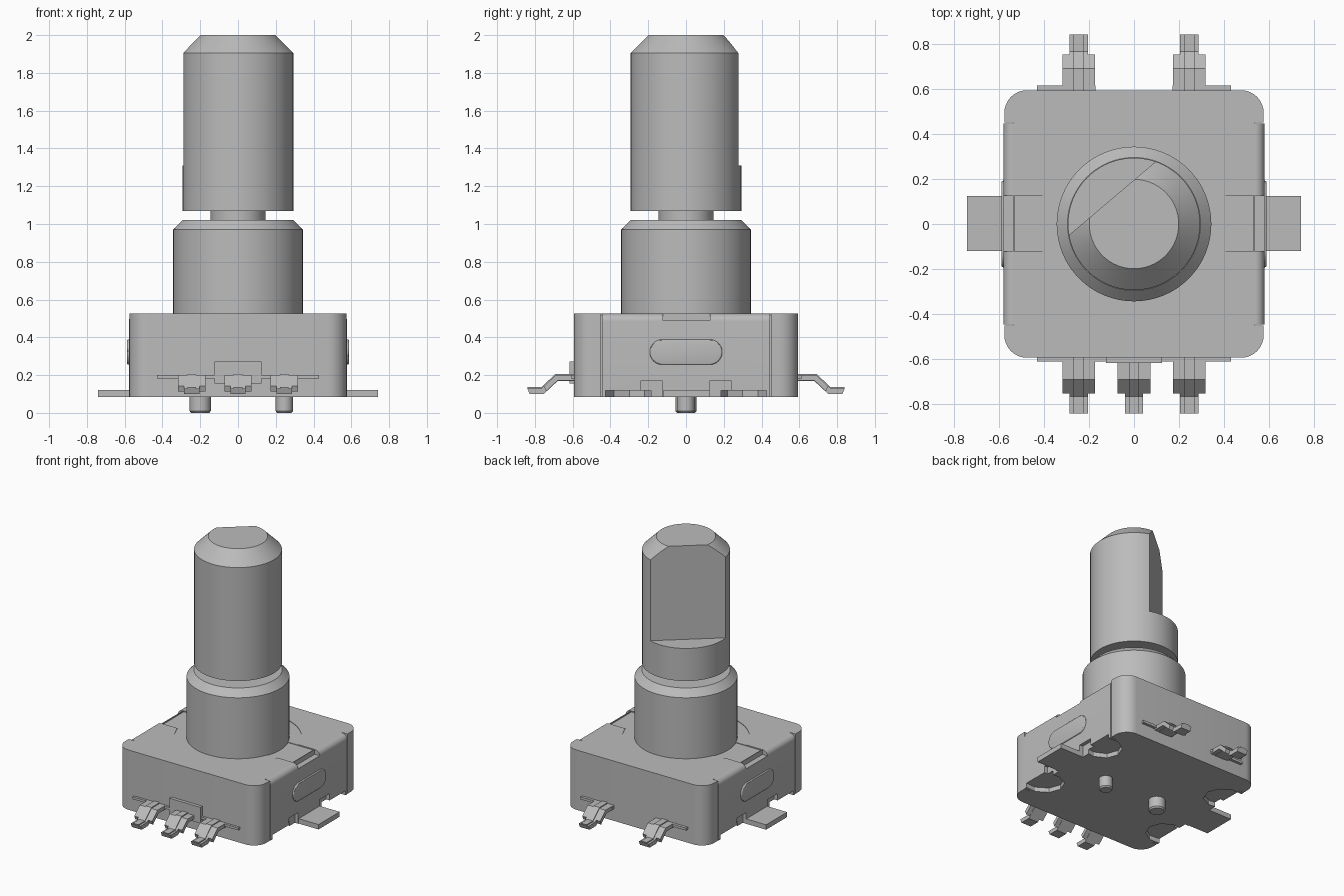
import bpy, bmesh, math
from mathutils import Vector

old = bpy.data.objects.get("Cube")
if old:
    bpy.data.objects.remove(old, do_unlink=True)

GREY = (0.5, 0.5, 0.5, 1)
metal = bpy.data.materials.new("plain grey metal")
metal.use_nodes = True
metal.diffuse_color = GREY
metal.node_tree.nodes["Principled BSDF"].inputs["Base Color"].default_value = GREY

SIDES = (-1, 1)


def finish(name, bm):
    bmesh.ops.remove_doubles(bm, verts=bm.verts, dist=1e-5)
    bmesh.ops.recalc_face_normals(bm, faces=bm.faces)
    mesh = bpy.data.meshes.new(name)
    bm.to_mesh(mesh)
    bm.free()
    mesh.materials.append(metal)
    ob = bpy.data.objects.new(name, mesh)
    bpy.context.scene.collection.objects.link(ob)
    return ob


def prism(name, pts, lo, hi, axis="z"):
    """Extrude a 2D outline along one axis from lo to hi."""
    def place(p, d):
        a, b = p
        return {"x": (d, a, b), "y": (a, d, b), "z": (a, b, d)}[axis]
    bm = bmesh.new()
    bottom = [bm.verts.new(place(p, lo)) for p in pts]
    top = [bm.verts.new(place(p, hi)) for p in pts]
    bm.faces.new(bottom)
    bm.faces.new(top)
    for i in range(len(pts)):
        j = (i + 1) % len(pts)
        bm.faces.new((bottom[i], bottom[j], top[j], top[i]))
    return finish(name, bm)


def box(name, x, y, z):
    return prism(name, [(x[0], y[0]), (x[1], y[0]), (x[1], y[1]), (x[0], y[1])], *z)


def rounded(hw, hh, r, cy=0.0, steps=8):
    """Rounded rectangle outline."""
    pts = []
    for k, (sx, sy) in enumerate([(1, 1), (-1, 1), (-1, -1), (1, -1)]):
        for i in range(steps + 1):
            a = math.pi / 2 * (k + i / steps)
            p = (sx * (hw - r) + r * math.cos(a), cy + sy * (hh - r) + r * math.sin(a))
            if not pts or math.dist(p, pts[-1]) > 1e-4:
                pts.append(p)
    return pts if math.dist(pts[0], pts[-1]) > 1e-4 else pts[:-1]


def lathe(name, profile, x=0.0, steps=64):
    """Revolve a (radius, height) profile about a vertical axis."""
    bm = bmesh.new()
    vs = [bm.verts.new((r, 0, z)) for r, z in profile]
    es = [bm.edges.new(e) for e in zip(vs, vs[1:])]
    bmesh.ops.spin(bm, geom=vs + es, cent=(0, 0, 0), axis=(0, 0, 1),
                   angle=math.tau, steps=steps)
    bmesh.ops.translate(bm, verts=bm.verts, vec=(x, 0, 0))
    return finish(name, bm)


def bake(ob):
    dg = bpy.context.evaluated_depsgraph_get()
    mesh = bpy.data.meshes.new_from_object(ob.evaluated_get(dg))
    ob.modifiers.clear()
    ob.data = mesh


def carve(ob, cutters):
    for c in cutters:
        mod = ob.modifiers.new("cut", "BOOLEAN")
        mod.operation = "DIFFERENCE"
        mod.object = c
    bake(ob)


# Housing core and side covers
BASE, TOP = 0.085, 0.525
core = prism("housing", rounded(0.575, 0.593, 0.1), BASE, TOP)
covers, cutters, seams = [], [], []
for s in SIDES:
    edge = [(s * (0.538 + 0.04 * math.sin(a)), TOP - 0.04 + 0.04 * math.cos(a))
            for a in [math.pi / 16 * i for i in range(9)]]
    outline = [(s * 0.53, BASE), (s * 0.53, TOP)] + edge + [(s * 0.578, BASE)]
    covers.append(prism("side_cover", outline, -0.445, 0.445, "y"))
    seams.append(box("seam_cutter", sorted((s * 0.535, s * 0.7)), (-0.451, 0.451), (0, 0.7)))

    # Notch where the flange arm meets the cover edge
    cutters.append(box("arm_notch", sorted((s * 0.536, s * 0.7)), (-0.123, 0.127), (0.49, 0.7)))
    for t in SIDES:
        # Angled pockets under the housing and relief slots beside the tabs
        pocket = [(0.7, 0.2), (0.5, 0.18), (0.42, 0.22), (0.39, 0.3),
                  (0.42, 0.38), (0.5, 0.43), (0.7, 0.42)]
        cutters.append(prism("pocket", [(s * x, t * y) for x, y in pocket], 0, 0.118))
        cutters.append(box("relief", sorted((s * 0.55, s * 0.7)),
                           sorted((t * 0.125, t * 0.24)), (0, 0.168)))

# Shallow recess for the round flange and its arms
recess = [box("arm_recess", (-0.54, 0.54), (-0.123, 0.127), (0.517, 0.7)),
          lathe("disc_recess", [(0, 0.521), (0.425, 0.521), (0.425, 0.7), (0, 0.7)], steps=96)]
carve(core, seams + cutters + recess)
for c in covers:
    carve(c, cutters)

# Bushing, neck and shaft
bushing = lathe("bushing", [(0, 0.5), (0.343, 0.5), (0.343, 0.97), (0.295, 1.02), (0, 1.02)])
neck = lathe("shaft_neck", [(0, 1.0), (0.145, 1.0), (0.145, 1.08), (0, 1.08)])
shaft = lathe("shaft", [(0, 1.07), (0.293, 1.07), (0.293, 1.905), (0.198, 2), (0, 2)], steps=96)
n = Vector((-0.646, 0.763))
t = Vector((0.763, 0.646))
flat = prism("flat_cutter", [n * 0.149 - t, n * 0.149 + t, n + t, n - t], 1.31, 2.2)
carve(shaft, [flat])
for c in seams + cutters + recess + [flat]:
    bpy.data.objects.remove(c, do_unlink=True)

# Mounting tabs and pressed side bumps
for s in SIDES:
    box("mounting_tab", sorted((s * 0.54, s * 0.74)), (-0.12, 0.125), (BASE, 0.121))
    bump = prism("side_bump", rounded(0.192, 0.067, 0.067, 0.322),
                 *sorted((s * 0.56, s * 0.588)), "x")
    bev = bump.modifiers.new("round", "BEVEL")
    bev.width, bev.segments, bev.limit_method = 0.009, 3, "ANGLE"
    bake(bump)

# Locating pegs
for x, r in ((-0.2, 0.056), (0.245, 0.046)):
    lathe("locating_peg", [(0, 0), (r - 0.008, 0), (r, 0.01), (r, 0.1), (0, 0.1)], x, 32)


# Bent terminals with a raised centre rib
def strip(name, path, thick, x, width, side, lift=0.0):
    upper = [(side * y, z + lift) for y, z in path]
    lower = [(side * (y - 0.4 * thick), z - thick) for y, z in reversed(path)]
    prism(name, upper + lower, x - width / 2, x + width / 2, "x")


BEND = [(0.57, 0.2), (0.69, 0.2)]
TIP = BEND + [(0.765, 0.13), (0.84, 0.13)]
for side, xs in ((-1, (-0.245, 0, 0.245)), (1, (-0.245, 0.245))):
    for x in xs:
        strip("terminal_leg", BEND + [(0.752, 0.142)], 0.028, x, 0.145, side)
        strip("terminal_tip", TIP, 0.03, x, 0.08, side)
        strip("terminal_rib", TIP, 0.02, x, 0.046, side, 0.007)

# Thin contact plates at the terminal roots, and the front stop block
for s in SIDES:
    box("front_contact_plate", sorted((s * 0.1, s * 0.43)), (-0.61, -0.57), (0.182, 0.2))
    box("back_contact_plate", sorted((s * 0.17, s * 0.43)), (0.57, 0.613), (0.182, 0.2))
box("front_block", (-0.125, 0.125), (-0.617, -0.57), (0.155, 0.273))

# Smooth round surfaces, keep hard edges
bpy.ops.object.select_all(action="DESELECT")
for ob in bpy.context.scene.objects:
    if ob.type == "MESH" and metal.name in ob.data.materials:
        ob.select_set(True)
        bpy.context.view_layer.objects.active = ob
bpy.ops.object.shade_smooth_by_angle(angle=math.radians(30))
